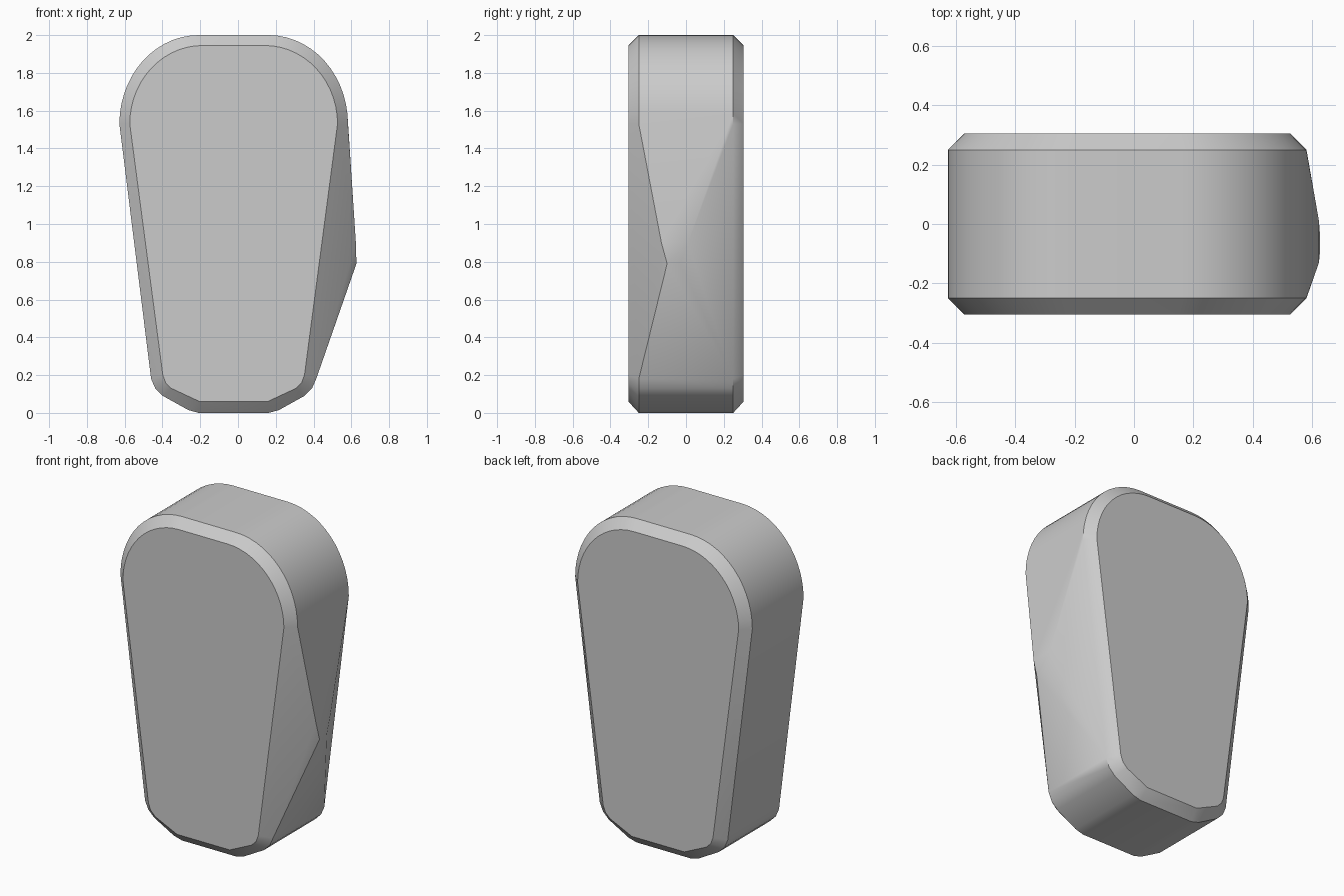
import bpy, bmesh
from math import sin, cos, pi, radians

cube = bpy.data.objects.get("Cube")
if cube:
    bpy.data.objects.remove(cube, do_unlink=True)

CENTRE_X = -0.023
STEPS = 14


def outline(flat, rx, rz, shoulder, foot):
    """Half outline: rounded shoulder above, stepped corner below."""
    arc = [(flat + rx * sin(i * pi / 2 / STEPS), shoulder + rz * cos(i * pi / 2 / STEPS))
           for i in range(STEPS + 1)]
    return arc + foot


# Side wall outline, and the smaller outline of the flat faces
wall = outline(0.185, 0.42, 0.47, 1.53,
               [(0.437, 0.18), (0.415, 0.13), (0.375, 0.09), (0.24, 0.015), (0.185, 0)])
face = outline(0.165, 0.385, 0.415, 1.53,
               [(0.375, 0.20), (0.36, 0.16), (0.33, 0.13), (0.18, 0.06)])

bm = bmesh.new()
for points, depth in ((wall, 0.25), (face, 0.305)):
    for x, z in points:
        for side in (-1, 1):
            for y in (-depth, depth):
                bm.verts.new((CENTRE_X + side * x, y, z))

# Off-centre peak on the left side
for p in ((0.624, -0.13, 0.90), (0.624, 0.01, 0.90), (0.627, -0.10, 0.79), (0.627, -0.03, 0.79)):
    bm.verts.new(p)

# Wrap the points in a faceted skin and merge flat areas
hull = bmesh.ops.convex_hull(bm, input=bm.verts)
loose = [v for v in bm.verts if not v.link_faces]
bmesh.ops.delete(bm, geom=loose, context='VERTS')
bmesh.ops.dissolve_limit(bm, angle_limit=radians(0.5), verts=bm.verts, edges=bm.edges)
bmesh.ops.recalc_face_normals(bm, faces=bm.faces)

mesh = bpy.data.meshes.new("tapered_block")
bm.to_mesh(mesh)
bm.free()
block = bpy.data.objects.new("tapered_block", mesh)
bpy.context.collection.objects.link(block)

# Plain grey
grey = bpy.data.materials.new("plain_grey")
grey.use_nodes = True
colour = (0.6, 0.6, 0.6, 1)
grey.diffuse_color = colour
grey.node_tree.nodes["Principled BSDF"].inputs["Base Color"].default_value = colour
mesh.materials.append(grey)

bpy.context.view_layer.objects.active = block
block.select_set(True)
bpy.ops.object.shade_smooth_by_angle(angle=radians(30))
